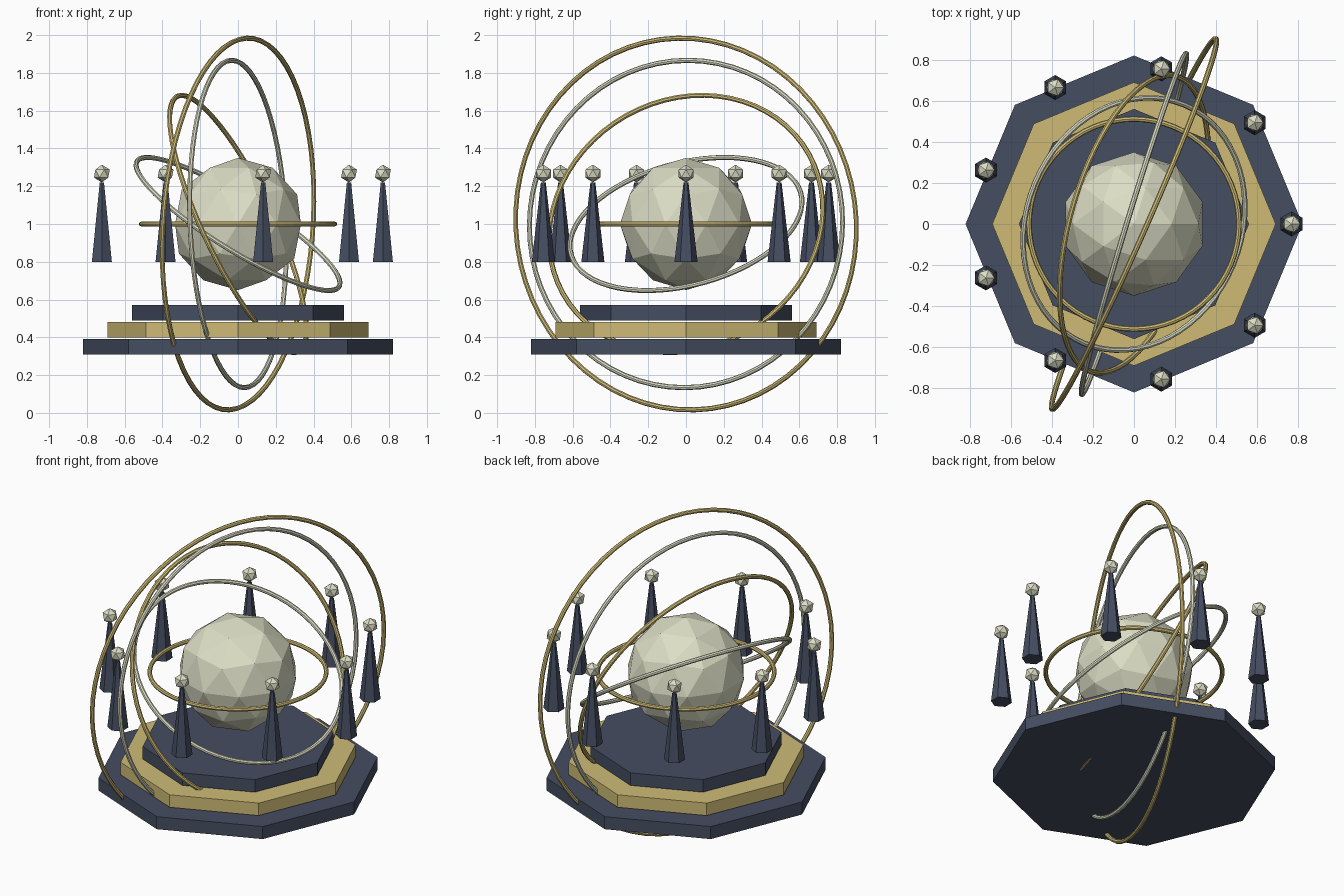
import bpy
from math import cos, sin, radians
from mathutils import Vector

if "Cube" in bpy.data.objects:
    bpy.data.objects.remove(bpy.data.objects["Cube"])


def material(name, rgb):
    m = bpy.data.materials.new(name)
    m.diffuse_color = (*rgb, 1)
    m.use_nodes = True
    m.node_tree.nodes["Principled BSDF"].inputs["Base Color"].default_value = m.diffuse_color
    return m


NAVY = material("navy", (0.06, 0.075, 0.12))
GOLD = material("gold", (0.62, 0.50, 0.18))
PALE = material("pale", (0.72, 0.73, 0.56))


def finish(name, mat):
    ob = bpy.context.object
    ob.name = name
    ob.data.materials.append(mat)
    return ob


def frustum(name, sides, r1, r2, z0, z1, mat, x=0, y=0):
    bpy.ops.mesh.primitive_cone_add(vertices=sides, radius1=r1, radius2=r2,
                                    depth=z1 - z0, location=(x, y, (z0 + z1) / 2))
    return finish(name, mat)


def ball(name, detail, r, loc, mat):
    bpy.ops.mesh.primitive_ico_sphere_add(subdivisions=detail, radius=r, location=loc)
    return finish(name, mat)


# Stepped octagonal base
for i, (r, mat) in enumerate([(0.82, NAVY), (0.69, GOLD), (0.56, NAVY)]):
    z = 0.31 + 0.09 * i
    frustum(f"base_tier_{i + 1}", 8, r, r, z, z + 0.08, mat)

# Faceted central globe
ball("globe", 2, 0.35, (0, 0, 1), PALE)

# Nested rings, each turned to face along its axis
axes = [(0, 0, 1), (0.515, -0.22, 0.83), (0.875, -0.25, 0.414),
        (0.956, -0.293, 0.04), (0.913, -0.403, -0.06)]
for i, axis in enumerate(axes):
    turn = Vector((0, 0, 1)).rotation_difference(Vector(axis).normalized())
    bpy.ops.mesh.primitive_torus_add(major_radius=0.511 + 0.1187 * i, minor_radius=0.0135,
                                     major_segments=64, minor_segments=8,
                                     location=(0, 0, 1), rotation=turn.to_euler())
    finish(f"ring_{i + 1}", PALE if i % 2 else GOLD)

# Circle of nine floating spires with faceted tips
for i in range(9):
    a = radians(40 * i)
    x, y = 0.767 * cos(a), 0.767 * sin(a)
    frustum(f"spire_{i + 1}", 6, 0.061, 0.013, 0.80, 1.22, NAVY, x, y)
    ball(f"spire_tip_{i + 1}", 1, 0.047, (x, y, 1.267), PALE)
